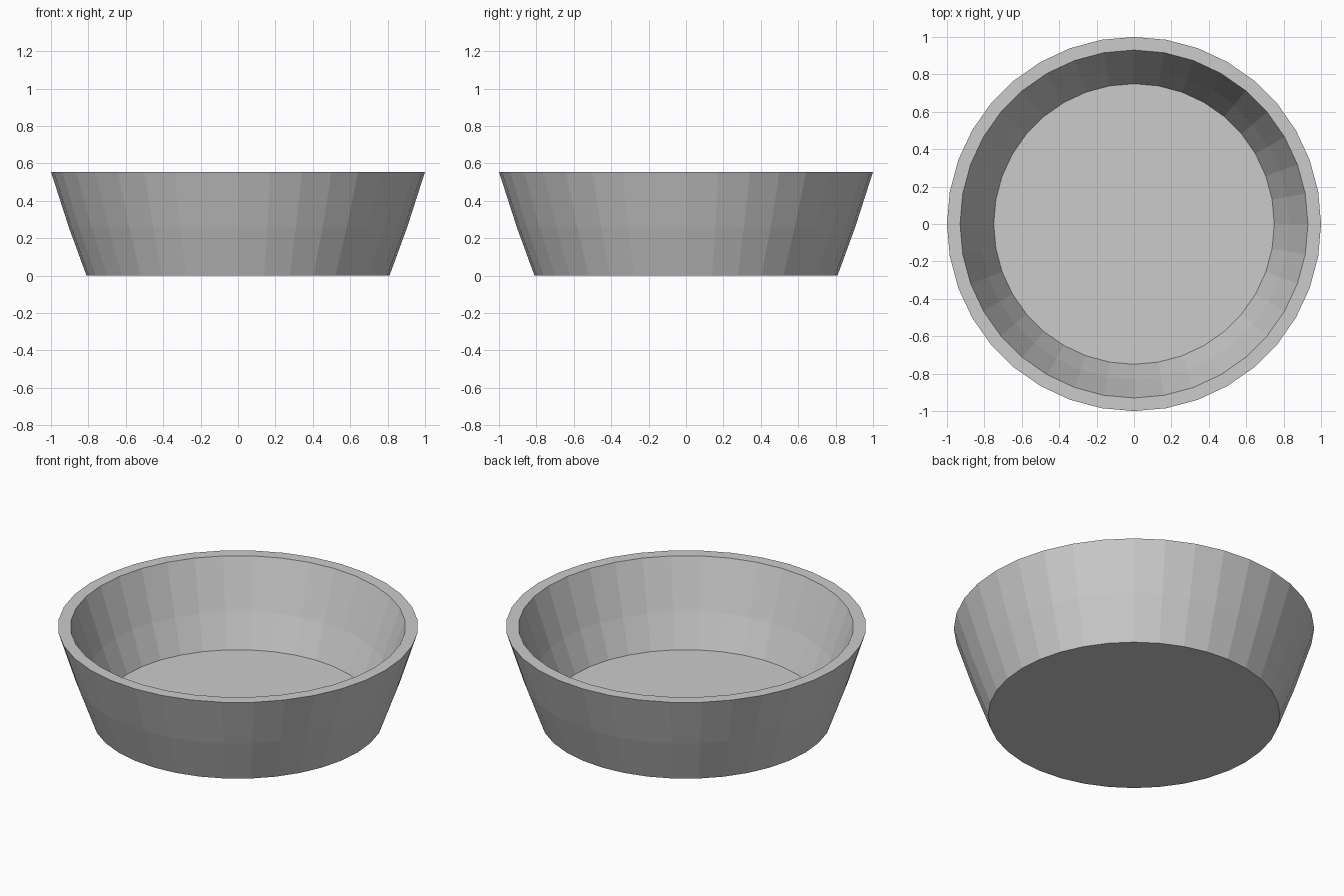
import bpy, bmesh
from math import sin, cos, tau

if "Cube" in bpy.data.objects:
    bpy.data.objects.remove(bpy.data.objects["Cube"])

SIDES = 36

# Bowl profile (radius, height): outer wall upwards, over the rim, inner wall down to the floor
PROFILE = [(0.81, 0.0), (0.905, 0.26), (1.0, 0.555),
           (0.93, 0.555), (0.83, 0.26), (0.75, 0.063)]

bm = bmesh.new()
rings = [[bm.verts.new((r * cos(tau * i / SIDES), r * sin(tau * i / SIDES), z))
          for i in range(SIDES)] for r, z in PROFILE]

# Walls and rim
for a, b in zip(rings, rings[1:]):
    for i in range(SIDES):
        j = (i + 1) % SIDES
        bm.faces.new((a[i], a[j], b[j], b[i]))

# Underside and inner floor
bm.faces.new(rings[0][::-1])
bm.faces.new(rings[-1])
bmesh.ops.recalc_face_normals(bm, faces=bm.faces)

mesh = bpy.data.meshes.new("bowl")
bm.to_mesh(mesh)
bm.free()
bowl = bpy.data.objects.new("bowl", mesh)
bpy.context.collection.objects.link(bowl)
